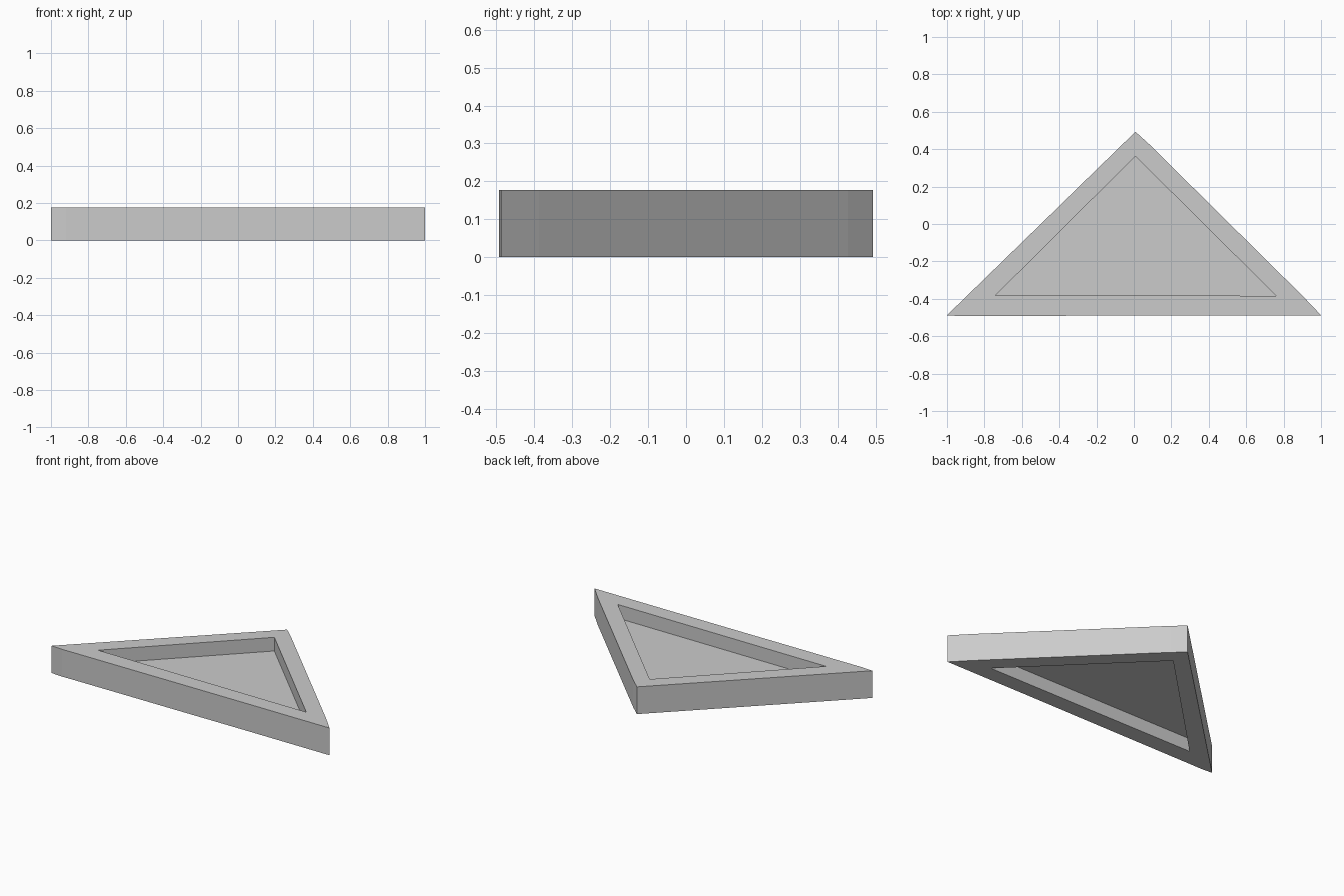
import bpy, bmesh

if "Cube" in bpy.data.objects:
    bpy.data.objects.remove(bpy.data.objects["Cube"])

HEIGHT = 0.177
PANEL_Z = 0.086

# Slightly irregular outer outline and the triangular opening
OUTER = [(-1, -0.488), (-0.92, -0.493), (-0.80, -0.492), (0.40, -0.488),
         (1, -0.488), (0.905, -0.388), (0.08, 0.428), (0.008, 0.493)]
INNER = [(-0.74, -0.381), (0.76, -0.384), (0.008, 0.362)]


def prism(name, loops, z0, z1):
    """Extrude a flat outline (with optional hole) between two heights."""
    bm = bmesh.new()
    edges = []
    for loop in loops:
        vs = [bm.verts.new((x, y, z0)) for x, y in loop]
        edges += [bm.edges.new((vs[i], vs[(i + 1) % len(vs)])) for i in range(len(vs))]
    bmesh.ops.triangle_fill(bm, edges=edges, use_beauty=True, use_dissolve=False)
    ext = bmesh.ops.extrude_face_region(bm, geom=bm.faces[:], use_keep_orig=True)
    for v in ext["geom"]:
        if isinstance(v, bmesh.types.BMVert):
            v.co.z = z1
    bmesh.ops.recalc_face_normals(bm, faces=bm.faces[:])
    mesh = bpy.data.meshes.new(name)
    bm.to_mesh(mesh)
    bm.free()
    obj = bpy.data.objects.new(name, mesh)
    bpy.context.collection.objects.link(obj)
    return obj


# Raised triangular border, open through the middle
prism("triangular_frame", [OUTER, INNER], 0, HEIGHT)

# Thin panel closing the opening at mid height
prism("recessed_panel", [INNER], PANEL_Z - 0.002, PANEL_Z + 0.002)
